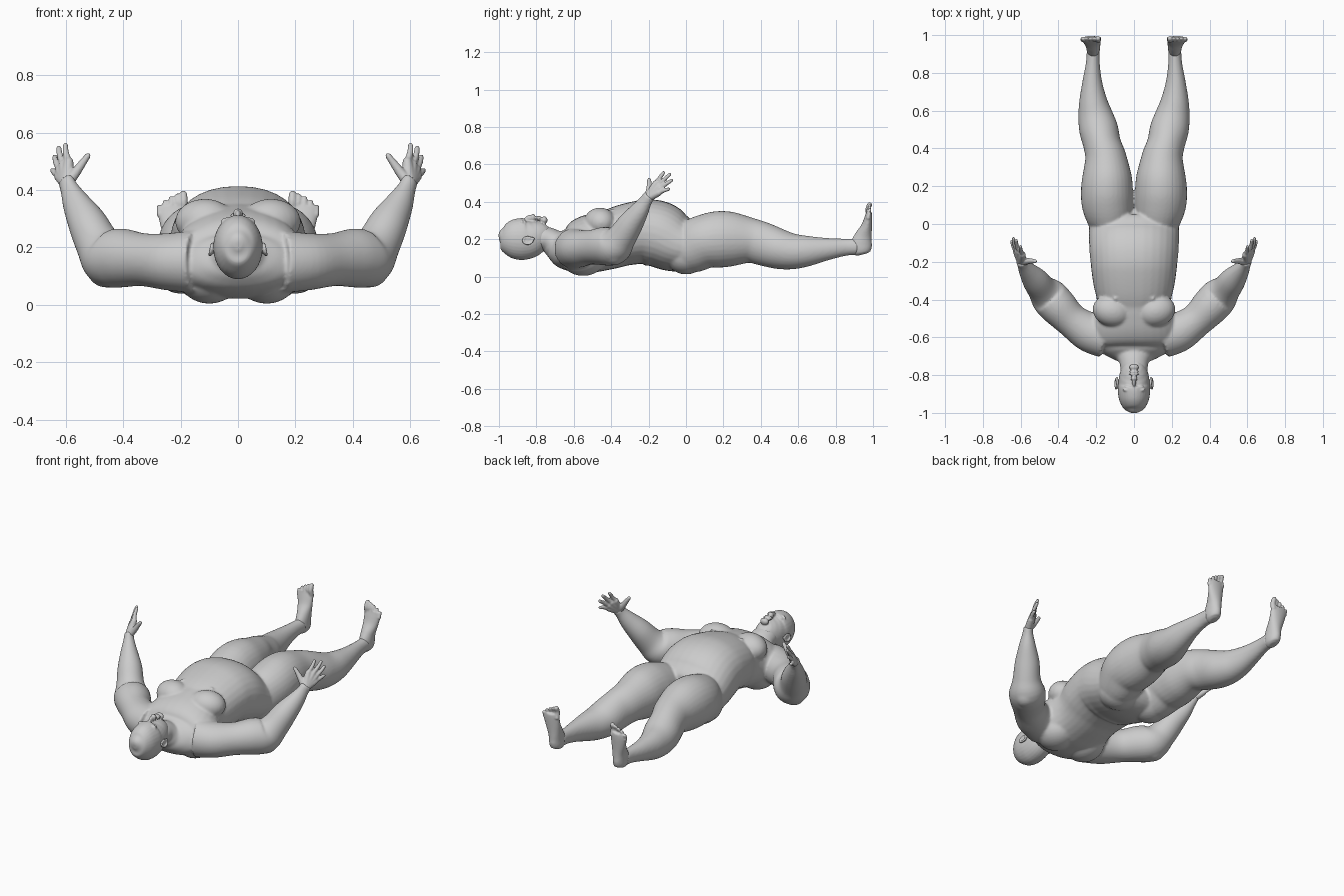
import bpy, bmesh, math
from mathutils import Vector, Matrix

cube = bpy.data.objects.get("Cube")
if cube:
    bpy.data.objects.remove(cube, do_unlink=True)

skin = bpy.data.materials.new("grey_skin")
skin.use_nodes = True
skin.diffuse_color = (.6, .6, .6, 1)
skin.node_tree.nodes["Principled BSDF"].inputs["Base Color"].default_value = (.6, .6, .6, 1)

UP, BACK = Vector((0, 0, 1)), Vector((0, 1, 0))


def spline(rows, steps=5):
    """Smooth curve through rows of equal length."""
    rows = [Vector(r) for r in rows]
    out = []
    for i in range(len(rows) - 1):
        a, b = rows[max(i - 1, 0)], rows[i]
        c, d = rows[i + 1], rows[min(i + 2, len(rows) - 1)]
        for k in range(steps):
            t = k / steps
            out.append(b + (c - a) * (t / 2) + (a * 2 - b * 5 + c * 4 - d) * (t * t / 2)
                       + (b * 3 - a - c * 3 + d) * (t ** 3 / 2))
    return out + [rows[-1]]


def tube(bm, rows, up=UP, power=1.0, sides=32):
    """Closed loft through rows of x, y, z, half width, half height."""
    rows = spline(rows)
    centres = [Vector(r[:3]) for r in rows]
    rings = []
    for i, r in enumerate(rows):
        along = centres[min(i + 1, len(rows) - 1)] - centres[max(i - 1, 0)]
        side = along.cross(up).normalized()
        high = side.cross(along).normalized()
        ring = []
        for k in range(sides):
            a = math.tau * k / sides
            c, s = math.cos(a), math.sin(a)
            u = math.copysign(abs(c) ** power, c) * r[3]
            v = math.copysign(abs(s) ** power, s) * r[4]
            ring.append(bm.verts.new(centres[i] + side * u + high * v))
        rings.append(ring)
    for a, b in zip(rings, rings[1:]):
        for k in range(sides):
            n = (k + 1) % sides
            bm.faces.new((a[k], a[n], b[n], b[k]))
    bm.faces.new(rings[0])
    bm.faces.new(rings[-1])


def blob(bm, centre, radii, tilt=0):
    m = (Matrix.Translation(centre) @ Matrix.Rotation(tilt, 4, 'Z')
         @ Matrix.Diagonal((*radii, 1)))
    bmesh.ops.create_uvsphere(bm, u_segments=24, v_segments=16, radius=1, matrix=m)


def digit(bm, points, r0, r1):
    """Finger or toe: a chain of rounded, narrowing segments."""
    pts = spline(points, 4)
    rows = [(*p, *[r0 + (r1 - r0) * i / (len(pts) - 1)] * 2) for i, p in enumerate(pts)]
    tube(bm, rows, up=Vector((1, .2, 0)), sides=14)
    blob(bm, pts[-1], (r1,) * 3)


def finish(bm, name, voxel, smooth, mirror=False):
    """Fuse the shapes in bm to one smooth skin."""
    if mirror:
        twin = bmesh.ops.duplicate(bm, geom=bm.verts[:] + bm.edges[:] + bm.faces[:])["geom"]
        for v in twin:
            if isinstance(v, bmesh.types.BMVert):
                v.co.x *= -1
    bmesh.ops.recalc_face_normals(bm, faces=bm.faces[:])
    mesh = bpy.data.meshes.new(name)
    bm.to_mesh(mesh)
    bm.free()
    mesh.materials.append(skin)
    for p in mesh.polygons:
        p.use_smooth = True
    ob = bpy.data.objects.new(name, mesh)
    bpy.context.collection.objects.link(ob)
    fuse = ob.modifiers.new("fuse", 'REMESH')
    fuse.mode = 'VOXEL'
    fuse.voxel_size = voxel
    fuse.use_smooth_shade = True
    soften = ob.modifiers.new("soften", 'SMOOTH')
    soften.factor = .5
    soften.iterations = smooth


def along_y(rows):
    """Rows of y, bottom, top, half width to loft rows on the centre line."""
    return [(0, y, (b + t) / 2, w, (t - b) / 2) for y, b, t, w in rows]


# Limbs, chest and buttocks of one side
body = bmesh.new()
tube(body, [(.11, -.06, .165, .1, .12), (.125, .02, .16, .12, .14), (.139, .1, .188, .136, .144),
            (.143, .17, .199, .138, .151), (.143, .25, .2, .131, .145), (.15, .35, .192, .11, .12),
            (.168, .42, .172, .1, .115), (.187, .5, .147, .103, .107), (.203, .57, .135, .093, .096),
            (.216, .65, .137, .075, .082), (.221, .75, .147, .053, .061),
            (.218, .85, .157, .037, .046), (.215, .92, .16, .035, .044)])
tube(body, [(.15, -.6, .15, .11, .11), (.24, -.57, .15, .105, .1), (.33, -.51, .157, .09, .092),
            (.4, -.44, .163, .1, .102), (.45, -.385, .165, .1, .1), (.487, -.345, .21, .078, .08),
            (.525, -.295, .285, .068, .068), (.562, -.25, .35, .048, .052),
            (.588, -.215, .405, .03, .036), (.6, -.195, .435, .026, .034)])
blob(body, (.46, -.385, .135), (.07, .07, .075))
blob(body, (.115, -.46, .29), (.105, .085, .079), .25)
blob(body, (.1, -.55, .1), (.11, .12, .096))
blob(body, (.11, .0, .112), (.115, .11, .1))
blob(body, (.1, -.395, .36), (.008, .008, .008))
arms_and_legs = body.copy()
for v in arms_and_legs.verts:
    v.co.x *= -1
half = bpy.data.meshes.new("mirror_half")
arms_and_legs.to_mesh(half)
arms_and_legs.free()
body.from_mesh(half)
bpy.data.meshes.remove(half)

# Torso and neck
tube(body, along_y([(-.715, .11, .235, .09), (-.69, .075, .25, .15), (-.65, .04, .265, .21),
                    (-.6, .02, .29, .235), (-.53, .018, .325, .23), (-.46, .03, .345, .205),
                    (-.4, .042, .358, .197), (-.33, .058, .385, .213), (-.25, .067, .406, .225),
                    (-.2, .06, .414, .23), (-.14, .045, .4, .236), (-.07, .025, .348, .238),
                    (0, .022, .303, .235), (.05, .04, .27, .21), (.085, .1, .22, .13)]), power=.92)
tube(body, along_y([(-.82, .14, .26, .06), (-.77, .14, .27, .072), (-.73, .135, .262, .078),
                    (-.69, .09, .25, .11), (-.64, .07, .25, .15)]))
finish(body, "body", .0075, 6)

# Head with nose, brow, lips, chin and eyelids
head = bmesh.new()
tube(head, along_y([(-1, .19, .22, .012), (-.99, .16, .252, .038), (-.97, .128, .28, .06),
                    (-.93, .1, .305, .079), (-.88, .089, .313, .086), (-.84, .098, .308, .083),
                    (-.8, .13, .31, .077), (-.77, .17, .312, .064), (-.75, .21, .308, .045),
                    (-.74, .245, .295, .022)]))
blob(head, (0, -.83, .312), (.011, .032, .018))
blob(head, (0, -.818, .316), (.018, .013, .02))
blob(head, (0, -.795, .311), (.028, .007, .014))
blob(head, (0, -.782, .311), (.025, .007, .014))
blob(head, (0, -.758, .302), (.026, .018, .02))
for s in (-1, 1):
    blob(head, (s * .034, -.862, .29), (.018, .009, .012))
    blob(head, (s * .034, -.88, .29), (.028, .01, .015), s * .15)
finish(head, "head", .0045, 3)

# Ears: a rim around a shallow bowl, and a lobe
ears = bmesh.new()
rim = [(.094 + .004 * math.sin(a), -.846 - .025 * math.cos(a), .193 - .018 * math.sin(a), .006, .006)
       for a in [math.tau * k / 12 for k in range(12)]]
tube(ears, rim + rim[:1], up=Vector((1, 0, 0)), sides=10)
blob(ears, (.087, -.846, .195), (.008, .026, .018))
blob(ears, (.09, -.82, .202), (.007, .011, .01))
finish(ears, "ears", .004, 1, True)

# Hands: palm strands from the wrist to each knuckle, then fingers and thumb
hands = bmesh.new()
wrist = (.596, -.202, .422)
fingers = [((.59, -.163, .497), (.601, -.12, .556)), ((.608, -.147, .488), (.624, -.088, .546)),
           ((.62, -.14, .47), (.638, -.077, .515)), ((.624, -.146, .448), (.646, -.092, .468))]
for knuckle, tip in fingers:
    bend = (Vector(knuckle) + Vector(tip)) / 2 + Vector((.004, .002, .003))
    digit(hands, [wrist, knuckle], .024, .017)
    digit(hands, [knuckle, bend, tip], .013, .009)
digit(hands, [(.594, -.203, .425), (.565, -.197, .462), (.543, -.196, .492), (.523, -.197, .519)],
      .021, .01)
finish(hands, "hands", .0045, 2, True)

# Feet standing on end, soles facing back, with five toes each
feet = bmesh.new()
tube(feet, [(.214, .942, .118, .016, .026), (.214, .94, .128, .03, .045),
            (.215, .938, .15, .036, .054), (.216, .939, .18, .037, .056),
            (.217, .95, .22, .039, .045), (.222, .966, .27, .046, .029),
            (.227, .976, .32, .052, .02), (.228, .979, .345, .049, .015)], up=BACK)
for i in range(5):
    x, top = .188 + .021 * i, .384 - .003 * i - .002 * i * i
    r = .015 if i == 0 else .0105
    digit(feet, [(x, .98, .32), (x + .001, .973, top - .025), (x + .002, .982, top)], r, r * .9)
finish(feet, "feet", .005, 2, True)
